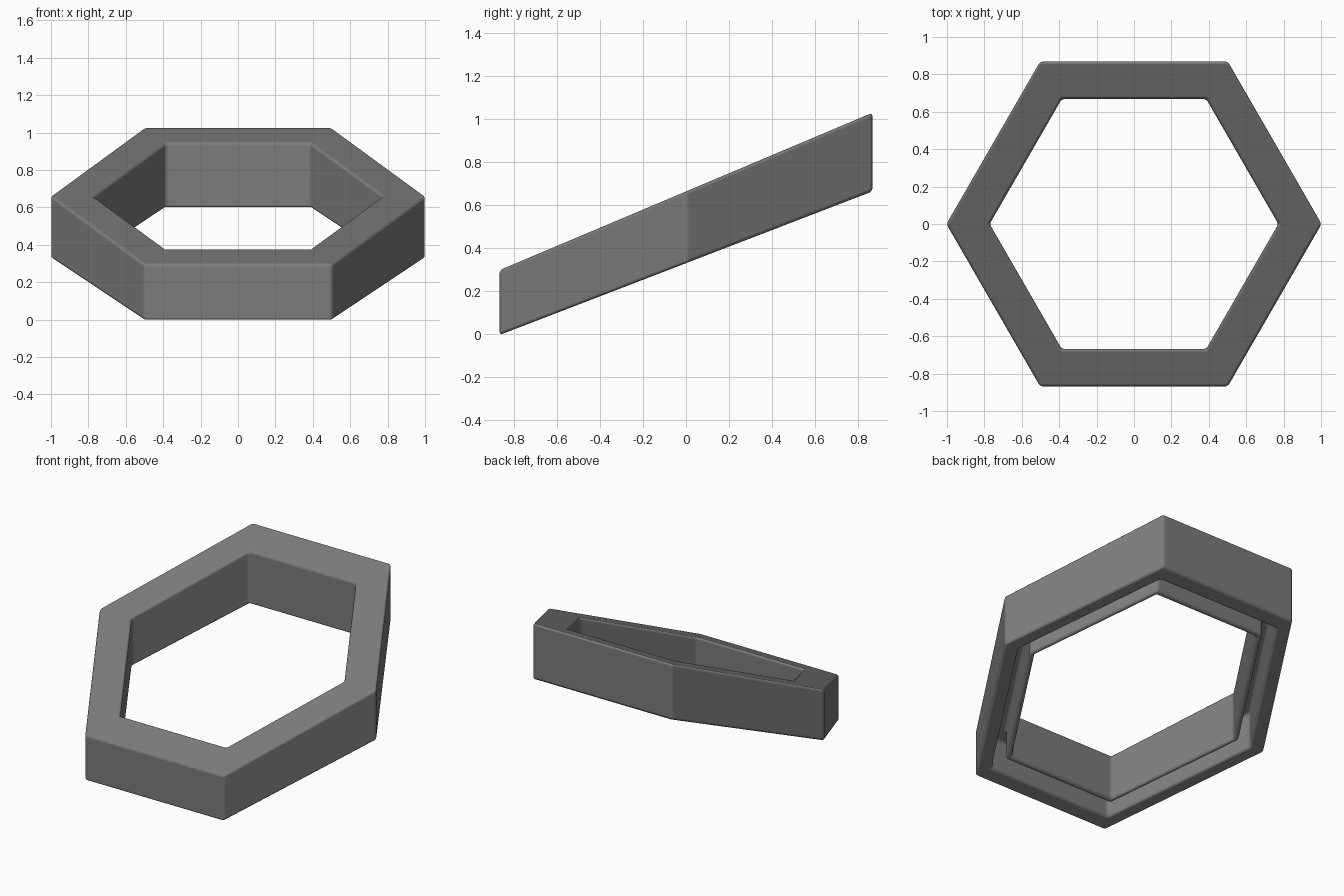
import bpy, bmesh, math

cube = bpy.data.objects.get("Cube")
if cube:
    bpy.data.objects.remove(cube, do_unlink=True)

# Single dark grey finish
grey = bpy.data.materials.new("dark grey")
grey.use_nodes = True
colour = (0.2, 0.2, 0.2, 1)
grey.diffuse_color = colour
grey.node_tree.nodes["Principled BSDF"].inputs["Base Color"].default_value = colour


def top(y):
    return 0.663 + 0.422 * y


def bottom(y):
    return 0.329 + 0.385 * y


# Cross-section of the hollow ring: corner radius, reference plane, height offset
OUTER, RIM, LIP, INNER = 1.003, 0.9, 0.81, 0.772
section = [
    (OUTER, top, 0), (OUTER, bottom, 0),
    (RIM, bottom, 0), (RIM, top, -0.1),
    (LIP, top, -0.1), (LIP, bottom, 0.01),
    (INNER, bottom, 0.01), (INNER, top, 0),
]

# Sweep the section around six corners, following the slanted planes
bm = bmesh.new()
loops = []
for i in range(6):
    a = math.radians(60 * i)
    loops.append([bm.verts.new((r * math.cos(a), r * math.sin(a),
                                plane(r * math.sin(a)) + dz))
                  for r, plane, dz in section])
for i in range(6):
    here, after = loops[i], loops[(i + 1) % 6]
    for j in range(len(section)):
        k = (j + 1) % len(section)
        bm.faces.new((here[j], here[k], after[k], after[j]))
bmesh.ops.recalc_face_normals(bm, faces=bm.faces)

mesh = bpy.data.meshes.new("hexagonal_ring")
bm.to_mesh(mesh)
bm.free()
mesh.materials.append(grey)
ring = bpy.data.objects.new("hexagonal_ring", mesh)
bpy.context.collection.objects.link(ring)

# Softly rounded edges
bevel = ring.modifiers.new("rounded edges", 'BEVEL')
bevel.width = 0.016
bevel.segments = 3
bevel.limit_method = 'ANGLE'
bevel.angle_limit = math.radians(30)
bevel.harden_normals = True

bpy.ops.object.select_all(action='DESELECT')
ring.select_set(True)
bpy.context.view_layer.objects.active = ring
bpy.ops.object.shade_smooth()
